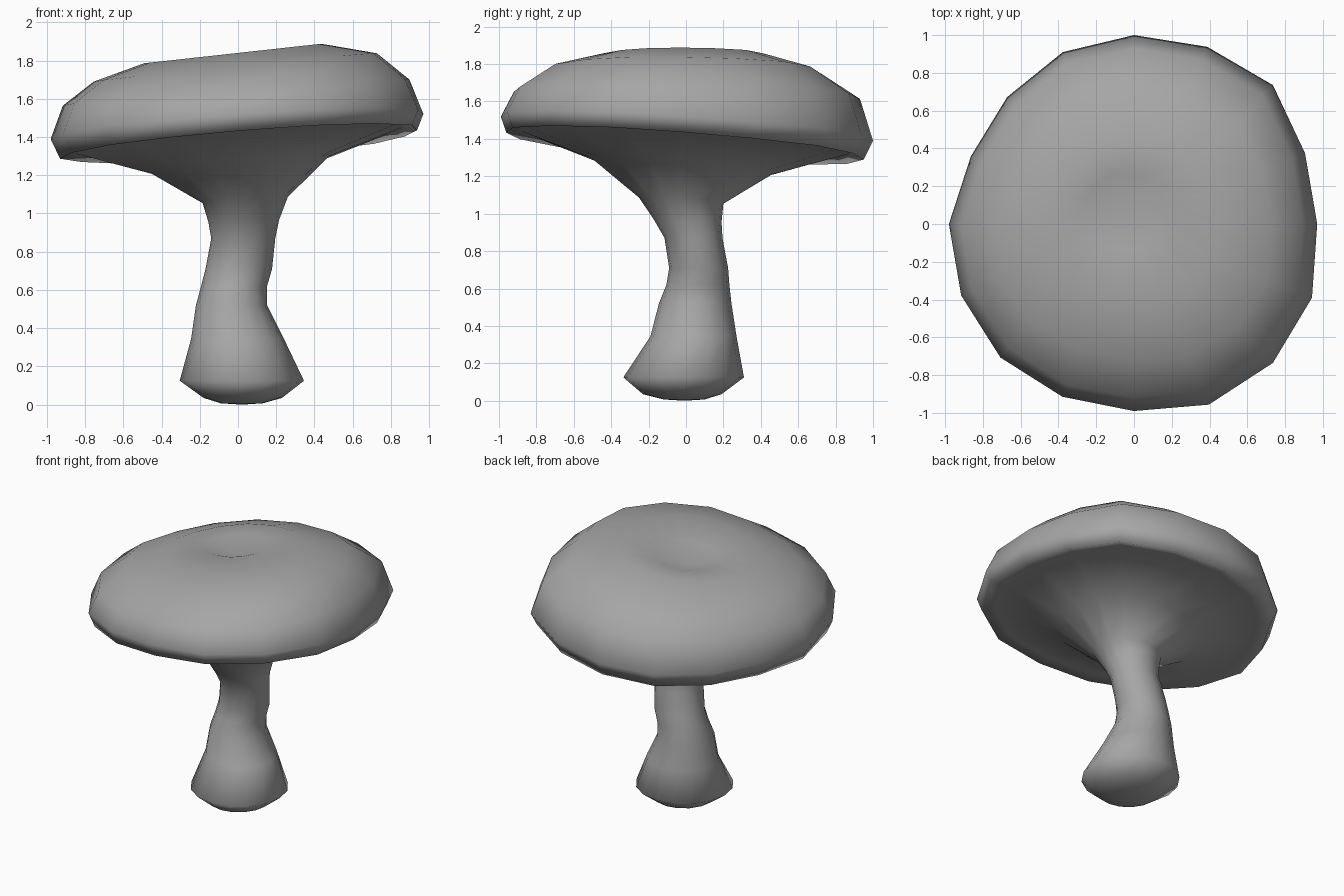
import bpy, bmesh
from math import cos, sin, tau

if "Cube" in bpy.data.objects:
    bpy.data.objects.remove(bpy.data.objects["Cube"])

SIDES = 16
# Slightly uneven outline of the cap, one radius per side
OUTLINE = [.97, .98, 1.04, 1.015, 1.0, .985, .95, .935,
           .98, .99, 1.0, .99, .99, 1.035, 1.04, 1.02]

# Stem rings: x min, x max, y min, y max, z, slope in x, slope in y
STEM = [
    (-.09, .13, -.12, .10, .007, 0, 0),
    (-.18, .23, -.23, .19, .035, 0, 0),
    (-.305, .345, -.335, .31, .125, 0, 0),
    (-.245, .24, -.19, .27, .345, 0, 0),
    (-.22, .152, -.145, .243, .52, 0, 0),
    (-.193, .152, -.105, .232, .62, 0, 0),
    (-.17, .178, -.09, .225, .71, 0, 0),
    (-.14, .195, -.115, .195, .87, 0, 0),
    (-.155, .215, -.17, .19, .96, .03, -.03),
    (-.185, .26, -.25, .20, 1.065, .07, -.07),
]
# Cap rings from underside over the rim to the top
CAP = [
    (-.46, .49, -.51, .46, 1.25, .10, -.09),
    (-.87, .88, -.89, .87, 1.38, .078, -.07),
    (-.95, .965, -.97, .95, 1.36, .08, -.075),
    (-1.0, 1.0, -1.0, 1.0, 1.455, .067, -.065),
    (-.935, .925, -.93, .93, 1.633, .075, -.02),
    (-.77, .75, -.73, .71, 1.765, .10, -.01),
    (-.50, .45, -.46, .44, 1.84, .11, 0),
    (-.28, .16, -.14, .27, 1.835, .11, 0),
]


def add_ring(bm, spec, outline=None):
    """One tilted oval loop of the loft."""
    x0, x1, y0, y1, z, sx, sy = spec
    cx, cy, rx, ry = (x0 + x1) / 2, (y0 + y1) / 2, (x1 - x0) / 2, (y1 - y0) / 2
    loop = []
    for i in range(SIDES):
        k = outline[i] if outline else 1
        x = cx + k * rx * cos(tau * i / SIDES)
        y = cy + k * ry * sin(tau * i / SIDES)
        loop.append(bm.verts.new((x, y, z + sx * x + sy * y)))
    return loop


def close(bm, loop, point):
    """Fan a loop to a centre point."""
    tip = bm.verts.new(point)
    for i in range(SIDES):
        bm.faces.new((loop[i], loop[(i + 1) % SIDES], tip))


# Stem flowing into the cap as one skin
bm = bmesh.new()
rings = [add_ring(bm, s) for s in STEM] + [add_ring(bm, s, OUTLINE) for s in CAP]
for a, b in zip(rings, rings[1:]):
    for i in range(SIDES):
        j = (i + 1) % SIDES
        bm.faces.new((a[i], a[j], b[j], b[i]))
close(bm, rings[0], (.02, -.01, 0))
close(bm, rings[-1], (-.06, .06, 1.765))
bmesh.ops.recalc_face_normals(bm, faces=bm.faces)
for f in bm.faces:
    f.smooth = True

mesh = bpy.data.meshes.new("mushroom")
bm.to_mesh(mesh)
bm.free()
mushroom = bpy.data.objects.new("mushroom", mesh)
bpy.context.collection.objects.link(mushroom)

# Darker grey skin
grey = bpy.data.materials.new("dark_grey")
grey.diffuse_color = (.38, .38, .38, 1)
grey.use_nodes = True
grey.node_tree.nodes["Principled BSDF"].inputs["Base Color"].default_value = grey.diffuse_color
mesh.materials.append(grey)
